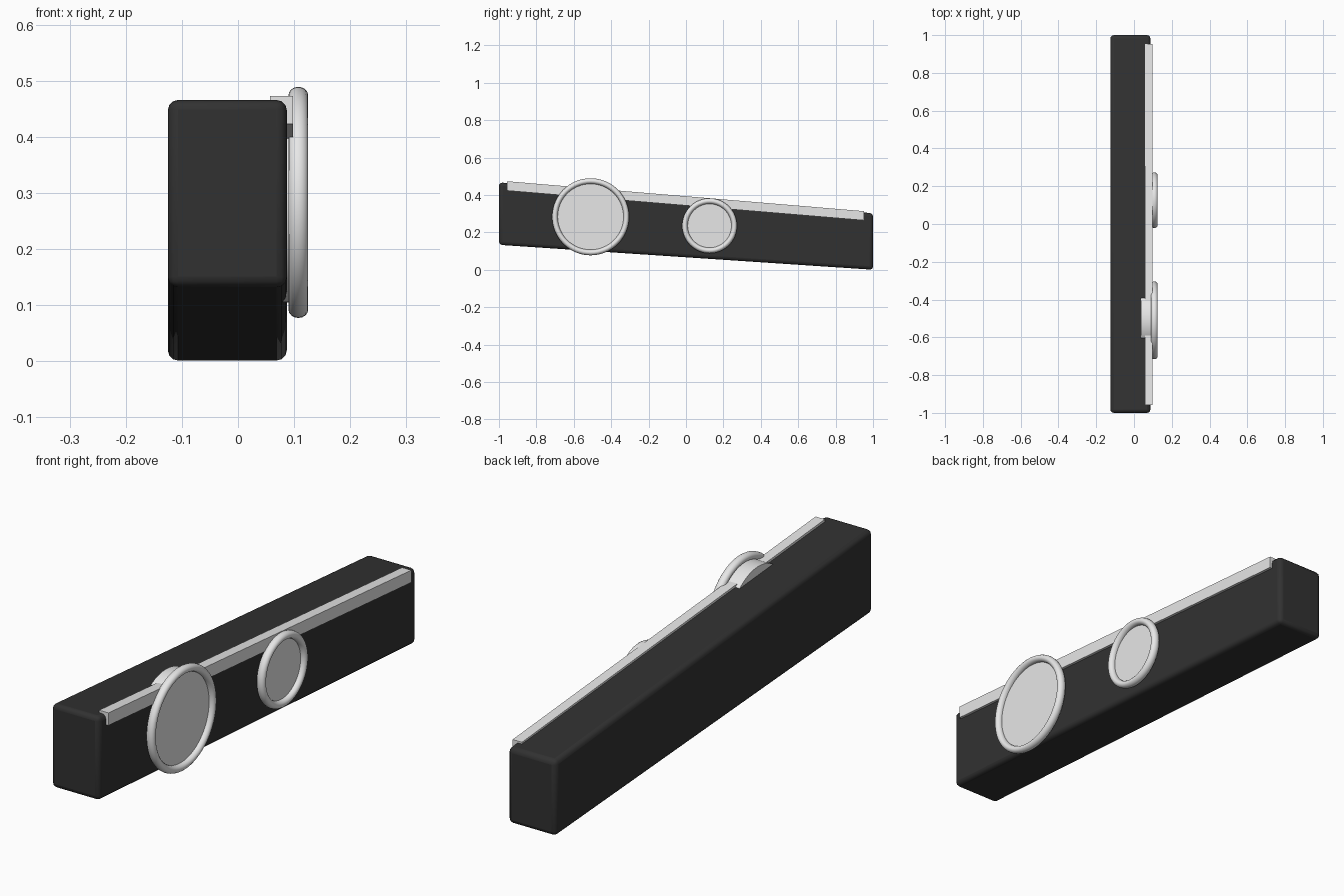
import bpy
import math

old = bpy.data.objects.get("Cube")
if old:
    bpy.data.objects.remove(old, do_unlink=True)


def material(name, value):
    mat = bpy.data.materials.new(name)
    mat.use_nodes = True
    colour = (value, value, value, 1)
    mat.diffuse_color = colour
    mat.node_tree.nodes["Principled BSDF"].inputs["Base Color"].default_value = colour
    return mat


black = material("matte black", 0.031)
white = material("off white", 0.8)


def sloped_bar(name, x_range, front, back, mat):
    """Bar along y; front and back are (y, bottom z, top z)."""
    verts = [(x, y, z) for y, low, high in (front, back)
             for x, z in ((x_range[0], low), (x_range[1], low),
                          (x_range[1], high), (x_range[0], high))]
    sides = [(i, i + 4, (i + 1) % 4 + 4, (i + 1) % 4) for i in range(4)]
    mesh = bpy.data.meshes.new(name)
    mesh.from_pydata(verts, [], [(0, 1, 2, 3), (7, 6, 5, 4)] + sides)
    mesh.materials.append(mat)
    obj = bpy.data.objects.new(name, mesh)
    bpy.context.collection.objects.link(obj)
    return obj


def finish(name, mat):
    obj = bpy.context.object
    obj.name = name
    obj.data.materials.append(mat)
    bpy.ops.object.shade_smooth_by_angle(angle=math.radians(40))


def dial(name, y, z, radius):
    """Round disc set into the side, with a rounded rim."""
    turn = (0, math.pi / 2, 0)
    x_in, x_out = 0.038, 0.106
    bpy.ops.mesh.primitive_cylinder_add(
        vertices=64, radius=radius, depth=x_out - x_in,
        location=((x_in + x_out) / 2, y, z), rotation=turn)
    finish(name + "_disc", white)
    bpy.ops.mesh.primitive_torus_add(
        major_segments=64, minor_segments=16, major_radius=radius + 0.013,
        minor_radius=0.015, location=(0.1075, y, z), rotation=turn)
    bpy.context.object.scale.z = 1.17
    finish(name + "_rim", white)


# Tapered beam with softened edges
body = sloped_bar("beam", (-0.125, 0.087), (-1, 0.133, 0.467), (1, 0, 0.302), black)
bevel = body.modifiers.new("soft edges", "BEVEL")
bevel.width = 0.018
bevel.segments = 3
bpy.context.view_layer.objects.active = body
body.select_set(True)
bpy.ops.object.shade_smooth_by_angle(angle=math.radians(40))

# Trim strip along the upper edge
sloped_bar("trim_strip", (0.057, 0.098), (-0.957, 0.423, 0.473), (0.953, 0.264, 0.313), white)

# Side dials
dial("large_dial", -0.51, 0.283, 0.178)
dial("small_dial", 0.126, 0.235, 0.119)
